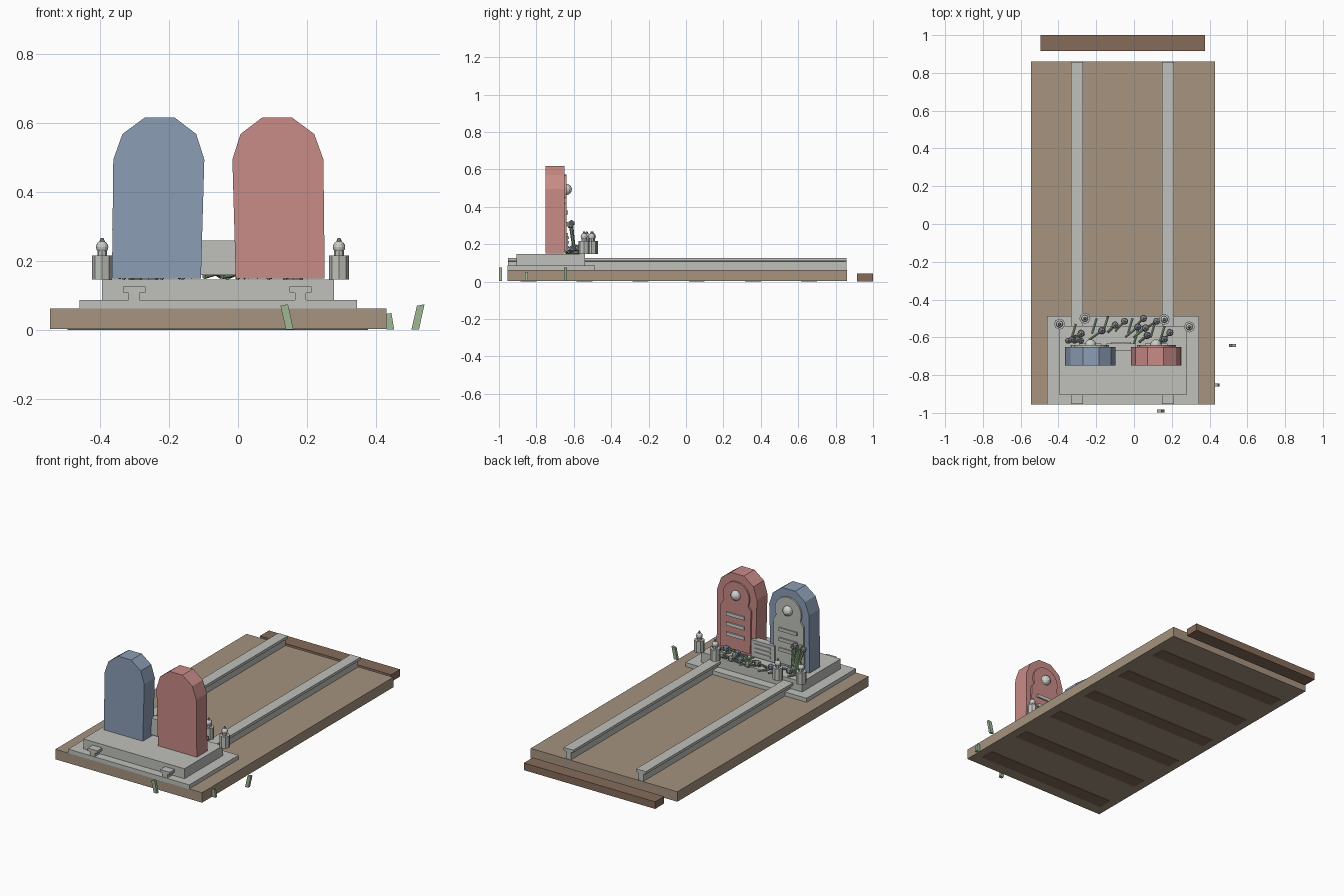
import bpy, math, random
from mathutils import Vector

if "Cube" in bpy.data.objects:
    bpy.data.objects.remove(bpy.data.objects["Cube"], do_unlink=True)
random.seed(4)


def material(name, *rgb):
    m = bpy.data.materials.new(name)
    col = [(c / 255) ** 2.2 for c in rgb] + [1]
    m.use_nodes = True
    m.diffuse_color = col
    m.node_tree.nodes["Principled BSDF"].inputs["Base Color"].default_value = col
    return m


EARTH = material("earth", 164, 146, 126)
WOOD = material("dark wood", 133, 107, 90)
STONE = material("grey stone", 190, 192, 186)
PALE = material("pale stone", 203, 206, 201)
RED = material("red stone", 199, 138, 134)
BLUE = material("blue stone", 138, 156, 179)
GREEN = material("leaf green", 157, 182, 148)
STEM = material("stem green", 128, 155, 118)
PETAL = material("grey petal", 150, 152, 150)
LILAC = material("blue petal", 132, 138, 160)


def finish(ob, name, mat):
    ob.name = name
    ob.data.materials.append(mat)
    return ob


def extrude(name, outline, y0, y1, mat):
    """Extrude an x-z outline along y."""
    n = len(outline)
    verts = [(x, y, z) for y in (y0, y1) for x, z in outline]
    faces = [tuple(range(n)), tuple(range(2 * n - 1, n - 1, -1))]
    faces += [(i, i + n, (i + 1) % n + n, (i + 1) % n) for i in range(n)]
    me = bpy.data.meshes.new(name)
    me.from_pydata(verts, [], faces)
    ob = bpy.data.objects.new(name, me)
    bpy.context.collection.objects.link(ob)
    return finish(ob, name, mat)


def block(name, xs, ys, zs, mat):
    (x0, x1), (z0, z1) = xs, zs
    return extrude(name, [(x0, z0), (x1, z0), (x1, z1), (x0, z1)], *ys, mat)


def rod(name, a, b, r, mat, sides=6, r2=None):
    a, b = Vector(a), Vector(b)
    bpy.ops.mesh.primitive_cone_add(vertices=sides, radius1=r, radius2=r if r2 is None else r2,
                                    depth=(b - a).length, location=(a + b) / 2)
    ob = bpy.context.object
    ob.rotation_euler = (b - a).to_track_quat('Z', 'Y').to_euler()
    return finish(ob, name, mat)


def ball(name, pos, r, mat):
    bpy.ops.mesh.primitive_uv_sphere_add(segments=12, ring_count=8, radius=r, location=pos)
    return finish(bpy.context.object, name, mat)


def bloom(name, pos, r, mat):
    bpy.ops.mesh.primitive_ico_sphere_add(subdivisions=1, radius=r, location=pos)
    return finish(bpy.context.object, name, mat)


# Ground bed with timber sleepers beneath it
block("ground_bed", (-.545, .43), (-.955, .86), (.003, .063), EARTH)
for i in range(7):
    y = .9575 - .3 * i
    block("sleeper", (-.495, .377), (y - .0425, y + .0425), (0, .043), WOOD)

# Two rails with a wide head and a narrow web
for x in (-.301, .181):
    half = [(.016, .06), (.016, .108), (.032, .11), (.032, .126)]
    outline = [(x + a, z) for a, z in half] + [(x - a, z) for a, z in reversed(half)]
    extrude("rail", outline, -.952, .857, STONE)

# Stepped plinth
block("lower_plinth", (-.46, .345), (-.955, -.487), (.06, .087), STONE)
block("upper_plinth", (-.394, .278), (-.905, -.54), (.087, .147), STONE)


def headstone(side, cx, lean, body, panel):
    def tilt(points):
        return [(cx + x + lean * (z - .38), z) for x, z in points]

    # Body with a faceted top
    half = [(.129, .15), (.132, .495), (.107, .569), (.043, .617)]
    extrude(side + "_headstone", tilt(half + [(-x, z) for x, z in reversed(half)]),
            -.75, -.65, body)
    # Raised plate on the inscribed face, with a rounded head and shoulders
    arch = [(.088 * math.cos(a), .485 + .088 * math.sin(a))
            for a in (math.radians(-25 + 230 * i / 14) for i in range(15))]
    plate = [(-.1, .165), (.1, .165), (.1, .42)] + arch + [(-.1, .42)]
    extrude(side + "_plate", tilt(plate), -.652, -.64, panel)
    # Round medallion and inscription bars
    mx = cx + lean * .11
    ball(side + "_medallion", (mx, -.64, .493), .03, PALE)
    for z in (.37, .31, .25):
        block(side + "_inscription_bar", (cx - .06, cx + .06), (-.645, -.632),
              (z - .01, z + .01), PALE if body is RED else STONE)


headstone("right", -.232, .02, BLUE, STONE)
headstone("left", .118, -.02, RED, RED)

# Small plaque between the stones
block("plaque", (-.145, .01), (-.672, -.632), (.16, .26), STONE)
for z in (.185, .21, .235):
    block("plaque_bar", (-.12, -.015), (-.634, -.626), (z - .006, z + .006), PALE)

# Four lantern vases
for x, y in ((-.394, -.53), (-.26, -.5), (.16, -.505), (.293, -.545)):
    rod("vase", (x, y, .147), (x, y, .217), .029, STONE, 8)
    rod("vase_neck", (x, y, .217), (x, y, .23), .014, STONE, 8)
    ball("vase_globe", (x, y, .241), .018, PALE)
    rod("vase_finial", (x, y, .254), (x, y, .268), .009, PETAL, 8, .004)

# Flowers laid on the plinth
heads = [(-.28, -.58), (-.17, -.565), (-.1, -.535), (-.05, -.515), (.02, -.545), (.05, -.5),
         (.06, -.55), (.07, -.59), (.12, -.515), (.19, -.575), (.16, -.61)]
for i, (x, y) in enumerate(heads):
    z = random.uniform(.165, .185)
    dx, dy = random.uniform(-.07, -.03), random.uniform(-.06, -.03)
    rod("flower_stem", (x + dx, y + dy, .155), (x, y, z), .007, STEM)
    bloom("flower_head", (x, y, z), .021, LILAC if i % 3 == 1 else PETAL)
for x, y in ((-.32, -.57), (-.21, -.54), (-.15, -.53), (-.02, -.54), (.01, -.6), (.1, -.56), (.15, -.58)):
    rod("loose_stem", (x - .012, y - .04, .153), (x + .012, y + .04, .163), .007, GREEN)

# Standing bouquet beside the right headstone
for i in range(5):
    x = -.345 + .017 * i
    top = (x - .004, -.618 + .006 * (i % 2), .3 + .012 * (i % 2))
    rod("bouquet_stem", (-.31 + .006 * i, -.595, .147), top, .008, STEM)
    bloom("bouquet_head", top, .018, LILAC if i == 2 else PETAL)

# Grass blades around the bed
for x0, x1, y, h in ((.15, .134, -.991, .075), (.442, .434, -.853, .05), (.514, .53, -.643, .075)):
    extrude("grass_blade", [(x0 - .011, .002), (x0 + .011, .002), (x1 + .011, h), (x1 - .011, h - .004)],
            y - .008, y + .008, GREEN)

# Make all outward normals consistent
import bmesh
for ob in bpy.context.scene.objects:
    if ob.type == 'MESH':
        bm = bmesh.new()
        bm.from_mesh(ob.data)
        bmesh.ops.recalc_face_normals(bm, faces=bm.faces)
        bm.to_mesh(ob.data)
        bm.free()
